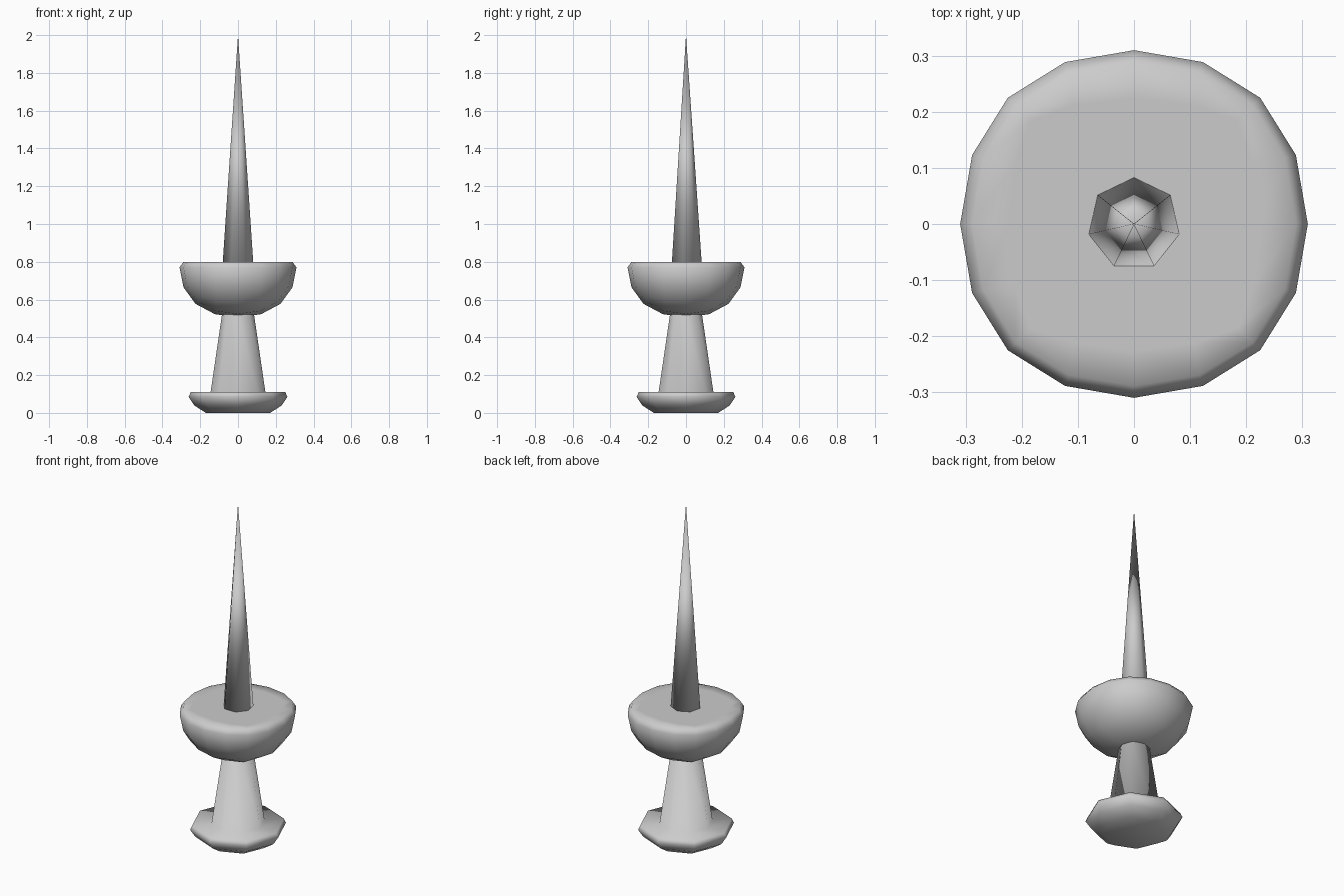
import bpy, bmesh
from math import sin, cos, pi

if "Cube" in bpy.data.objects:
    bpy.data.objects.remove(bpy.data.objects["Cube"])


def smooth(obj):
    for p in obj.data.polygons:
        p.use_smooth = True


def lathe(name, profile, sides):
    """Closed low-poly solid turned about z; radius 0 makes a tip."""
    bm = bmesh.new()
    rings = []
    for r, z in profile:
        n = sides if r > 0 else 1
        rings.append([bm.verts.new((r * sin(2 * pi * i / sides),
                                    r * cos(2 * pi * i / sides), z))
                      for i in range(n)])
    for a, b in zip(rings, rings[1:]):
        for i in range(sides):
            j = (i + 1) % sides
            if len(b) == 1:
                bm.faces.new((a[i], a[j], b[0]))
            else:
                bm.faces.new((a[i], a[j], b[j], b[i]))
    for ring in (rings[0], rings[-1]):
        if len(ring) > 2:
            bm.faces.new(ring)
    bmesh.ops.recalc_face_normals(bm, faces=bm.faces)
    mesh = bpy.data.meshes.new(name)
    bm.to_mesh(mesh)
    bm.free()
    obj = bpy.data.objects.new(name, mesh)
    bpy.context.collection.objects.link(obj)
    smooth(obj)
    return obj


# Eight-sided foot flowing into the tapered stem
lathe("foot_and_stem", [(0.17, 0.0), (0.232, 0.04), (0.262, 0.085),
                        (0.25, 0.11), (0.145, 0.11), (0.085, 0.52)], 8)

# Rounded bowl: subdivided cube with its upper half squashed flat
bpy.ops.mesh.primitive_cube_add(size=2, location=(0, 0, 0))
bowl = bpy.context.object
bowl.name = "bowl"
mod = bowl.modifiers.new("round", "SUBSURF")
mod.levels = 2
bpy.ops.object.modifier_apply(modifier=mod.name)
for v in bowl.data.vertices:
    v.co.x *= 0.369
    v.co.y *= 0.369
    v.co.z = min(0.77 + v.co.z * 0.316, 0.80)
smooth(bowl)

# Seven-sided tall spike
lathe("spike", [(0.083, 0.795), (0, 2.0)], 7)
